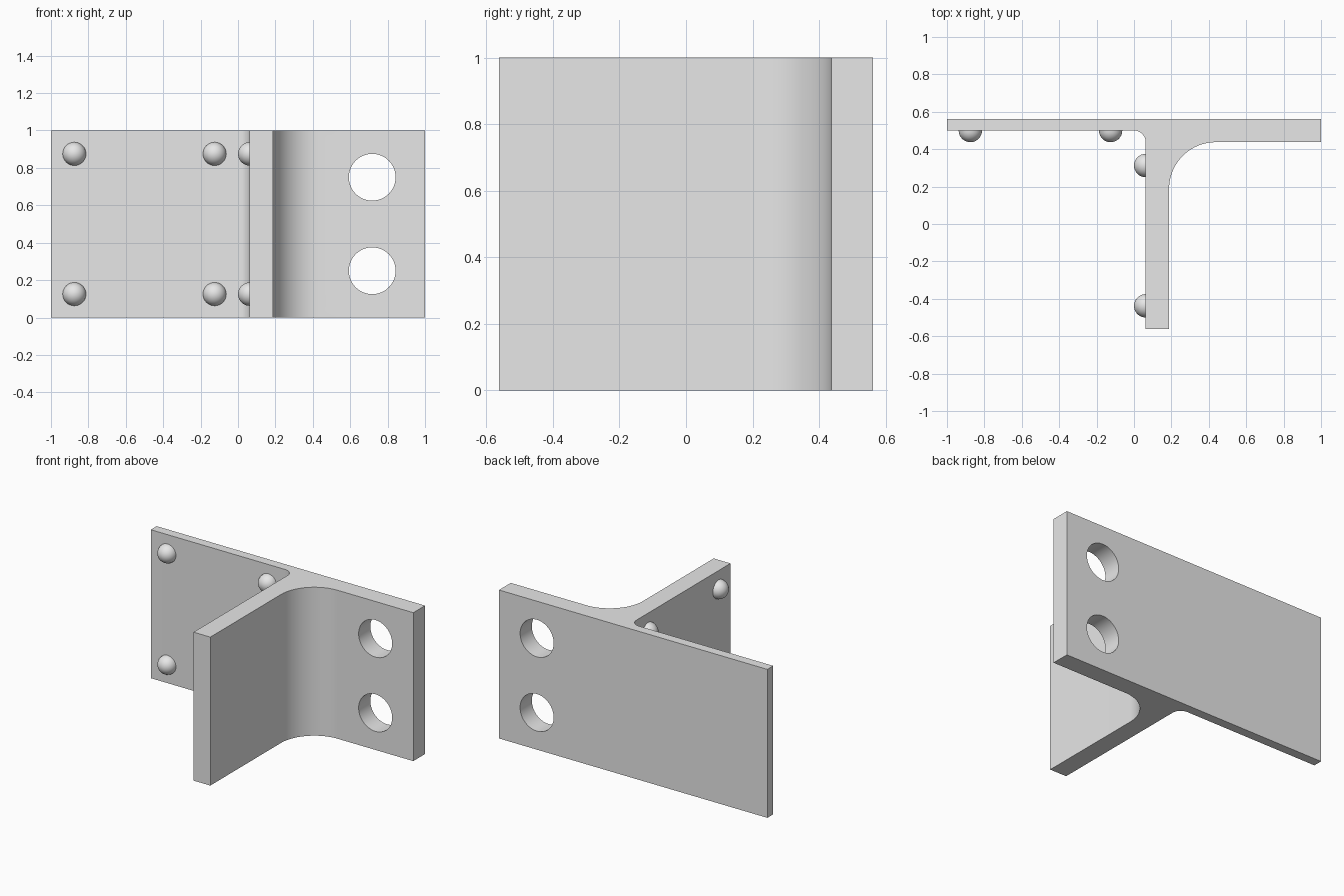
import bpy, bmesh, math
from mathutils import Matrix, Vector

default = bpy.data.objects.get("Cube")
if default:
    bpy.data.objects.remove(default, do_unlink=True)

# Single plain grey
grey = bpy.data.materials.new("light grey")
grey.use_nodes = True
colour = (0.8, 0.8, 0.8, 1)
grey.diffuse_color = colour
grey.node_tree.nodes["Principled BSDF"].inputs["Base Color"].default_value = colour

HEIGHT = 1.0
HALF_DEPTH = 0.5625
PLATE_Y = 0.5              # front of the thin flange
PAD_Y = 0.4375             # front of the thick flange
WEB_X = (0.0625, 0.1875)   # sides of the web
BIG_R, SMALL_R, RIVET_R, HOLE_R = 0.25, 0.0625, 0.0625, 0.125


def add_object(name, bm):
    bmesh.ops.recalc_face_normals(bm, faces=bm.faces)
    mesh = bpy.data.meshes.new(name)
    bm.to_mesh(mesh)
    bm.free()
    mesh.materials.append(grey)
    obj = bpy.data.objects.new(name, mesh)
    bpy.context.collection.objects.link(obj)
    return obj


def smooth(obj):
    bpy.ops.object.select_all(action="DESELECT")
    obj.select_set(True)
    bpy.context.view_layer.objects.active = obj
    bpy.ops.object.shade_smooth_by_angle(angle=math.radians(35))


def arc(cx, cy, r, start, end, steps):
    angles = [math.radians(start + (end - start) * i / steps) for i in range(steps + 1)]
    return [(cx + r * math.cos(a), cy + r * math.sin(a)) for a in angles]


# Bracket: T-shaped section with a fillet on each side of the web
section = [(-1, HALF_DEPTH), (-1, PLATE_Y)]
section += arc(WEB_X[0] - SMALL_R, PLATE_Y - SMALL_R, SMALL_R, 90, 0, 12)
section += [(WEB_X[0], -HALF_DEPTH), (WEB_X[1], -HALF_DEPTH)]
section += arc(WEB_X[1] + BIG_R, PAD_Y - BIG_R, BIG_R, 180, 90, 24)
section += [(1, PAD_Y), (1, HALF_DEPTH)]
bm = bmesh.new()
base = bm.faces.new([bm.verts.new((x, y, 0)) for x, y in section])
top = bmesh.ops.extrude_face_region(bm, geom=[base], use_keep_orig=True)
bmesh.ops.translate(bm, vec=(0, 0, HEIGHT),
                    verts=[v for v in top["geom"] if isinstance(v, bmesh.types.BMVert)])
bracket = add_object("bracket", bm)

# Bolt holes through the thick flange
bm = bmesh.new()
for z in (0.25, 0.75):
    place = Matrix.Translation((0.7175, PLATE_Y, z)) @ Matrix.Rotation(math.pi / 2, 4, "X")
    bmesh.ops.create_cone(bm, cap_ends=True, segments=64, radius1=HOLE_R,
                          radius2=HOLE_R, depth=0.5, matrix=place)
cutter = add_object("hole_cutter", bm)
cutter.hide_render = True
cut = bracket.modifiers.new("bolt_holes", "BOOLEAN")
cut.operation = "DIFFERENCE"
cut.solver = "EXACT"
cut.object = cutter
bpy.context.view_layer.objects.active = bracket
bpy.ops.object.modifier_apply(modifier=cut.name)
bpy.data.objects.remove(cutter, do_unlink=True)
smooth(bracket)


def rivet(name, centre, outward):
    """Half dome seated on a face that points along outward."""
    bm = bmesh.new()
    bmesh.ops.create_uvsphere(bm, u_segments=32, v_segments=16, radius=RIVET_R)
    bmesh.ops.bisect_plane(bm, geom=bm.verts[:] + bm.edges[:] + bm.faces[:], dist=1e-5,
                           plane_co=(0, 0, 0), plane_no=(0, 0, 1), clear_inner=True)
    turn = Vector(outward).to_track_quat("Z", "Y").to_matrix().to_4x4()
    bm.transform(Matrix.Translation(centre) @ turn)
    smooth(add_object(name, bm))


# Domed rivets near the corners of the thin flange and of the web
for level, z in (("lower", 0.125), ("upper", 0.875)):
    for side, x in (("outer", -0.875), ("inner", -0.125)):
        rivet(f"flange_rivet_{level}_{side}", (x, PLATE_Y, z), (0, -1, 0))
    for side, y in (("front", -0.4375), ("back", 0.3125)):
        rivet(f"web_rivet_{level}_{side}", (WEB_X[0], y, z), (-1, 0, 0))
